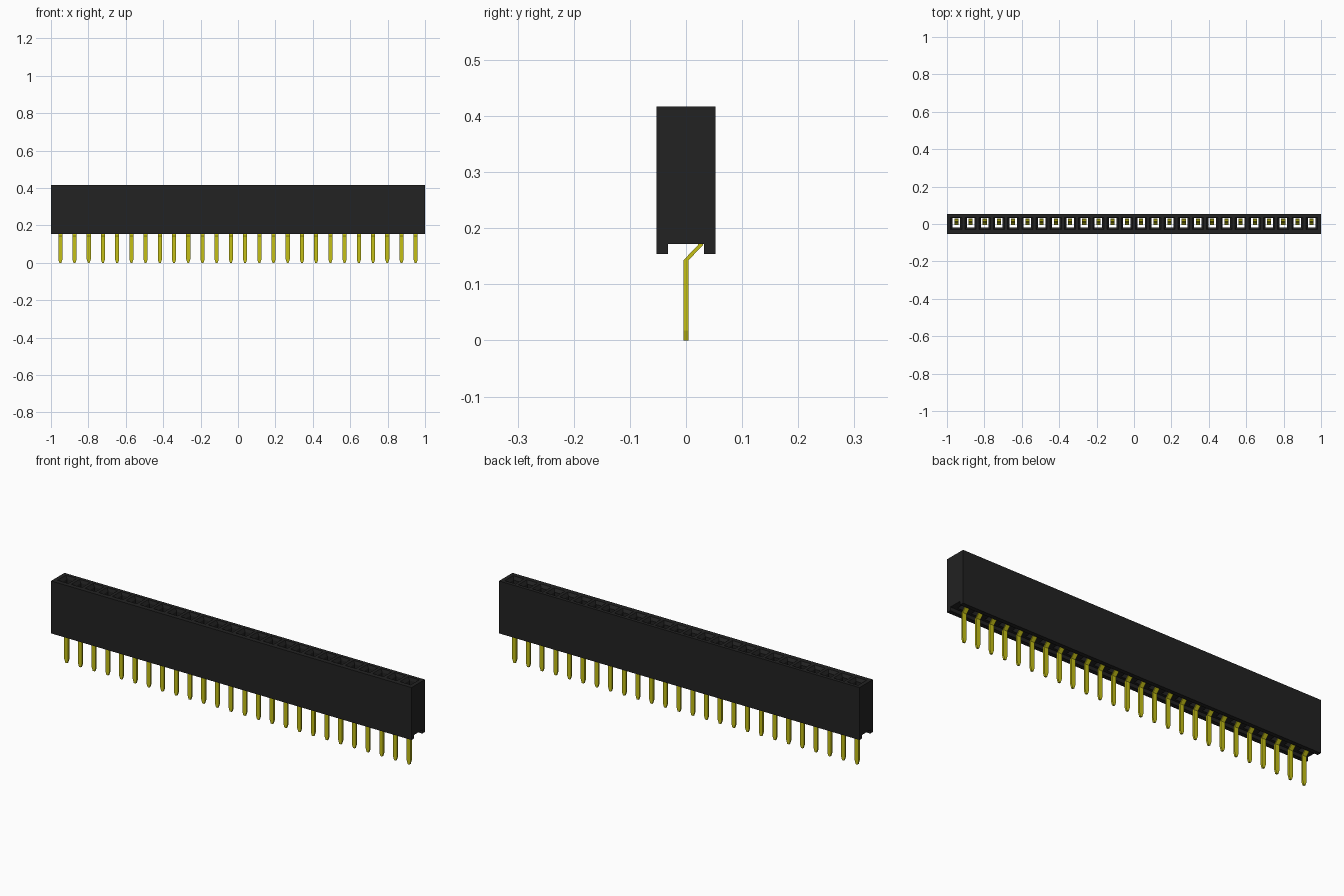
import bpy
import bmesh

COUNT = 26
PITCH = 0.076
HALF_Y = 0.053
TOP, CEILING, BOTTOM = 0.417, 0.172, 0.154

old = bpy.data.objects.get("Cube")
if old:
    bpy.data.objects.remove(old)


def material(name, color, roughness):
    mat = bpy.data.materials.new(name)
    mat.use_nodes = True
    mat.diffuse_color = color
    bsdf = next(n for n in mat.node_tree.nodes if n.type == 'BSDF_PRINCIPLED')
    bsdf.inputs["Base Color"].default_value = color
    bsdf.inputs["Roughness"].default_value = roughness
    return mat


def finish(bm, name, mat):
    bmesh.ops.remove_doubles(bm, verts=bm.verts, dist=0.00005)
    bmesh.ops.recalc_face_normals(bm, faces=bm.faces)
    mesh = bpy.data.meshes.new(name)
    bm.to_mesh(mesh)
    bm.free()
    mesh.materials.append(mat)
    obj = bpy.data.objects.new(name, mesh)
    bpy.context.collection.objects.link(obj)
    return obj


def ring(bm, x0, x1, y0, y1, z):
    return [bm.verts.new((x, y, z)) for x, y in
            ((x0, y0), (x1, y0), (x1, y1), (x0, y1))]


def bridge(bm, a, b, sides=range(4)):
    for i in sides:
        j = (i + 1) % 4
        bm.faces.new((a[i], a[j], b[j], b[i]))


black = material("black plastic", (0.016, 0.016, 0.016, 1), 0.6)
yellow = material("yellow metal", (0.56, 0.53, 0.008, 1), 0.5)
centres = [(i - (COUNT - 1) / 2) * PITCH for i in range(COUNT)]

# Housing: one socket cell per contact, with funnel, through hole and channel
bm = bmesh.new()
for i, cx in enumerate(centres):
    x0 = -1 if i == 0 else cx - PITCH / 2
    x1 = 1 if i == COUNT - 1 else cx + PITCH / 2
    outer = ring(bm, x0, x1, -HALF_Y, HALF_Y, TOP)
    funnel = ring(bm, cx - 0.03, cx + 0.03, -0.03, 0.036, TOP)
    hole_top = ring(bm, cx - 0.02, cx + 0.02, -0.019, 0.031, TOP - 0.015)
    hole_low = ring(bm, cx - 0.02, cx + 0.02, -0.019, 0.031, CEILING)
    ceiling = ring(bm, x0, x1, -0.032, 0.032, CEILING)
    lip_in = ring(bm, x0, x1, -0.032, 0.032, BOTTOM)
    lip_out = ring(bm, x0, x1, -HALF_Y, HALF_Y, BOTTOM)
    loops = [outer, funnel, hole_top, hole_low, ceiling]
    for a, b in zip(loops, loops[1:]):
        bridge(bm, a, b)
    # Lips and long walls run only along the front and back
    loops = [ceiling, lip_in, lip_out, outer]
    for a, b in zip(loops, loops[1:]):
        bridge(bm, a, b, (0, 2))
    # End walls
    for end, (f, k) in ((0, (0, 3)), (COUNT - 1, (1, 2))):
        if i == end:
            bm.faces.new([r[f] for r in (outer, lip_out, lip_in, ceiling)] +
                         [r[k] for r in (ceiling, lip_in, lip_out, outer)])
finish(bm, "housing", black)

# Contacts: tapered tail, diagonal bend and spring leaf; (y, z, half width)
path = ((0, 0, 0.005), (0, 0.018, 0.011), (0, 0.143, 0.011),
        (0.026, 0.17, 0.011), (0.026, 0.25, 0.011),
        (0.012, 0.35, 0.011), (0.02, 0.385, 0.011))
bm = bmesh.new()
for cx in centres:
    rings = [ring(bm, cx - w, cx + w, y - 0.0045, y + 0.0045, z)
             for y, z, w in path]
    for a, b in zip(rings, rings[1:]):
        bridge(bm, a, b)
    bm.faces.new(rings[0])
    bm.faces.new(rings[-1])
finish(bm, "contact_pins", yellow)
